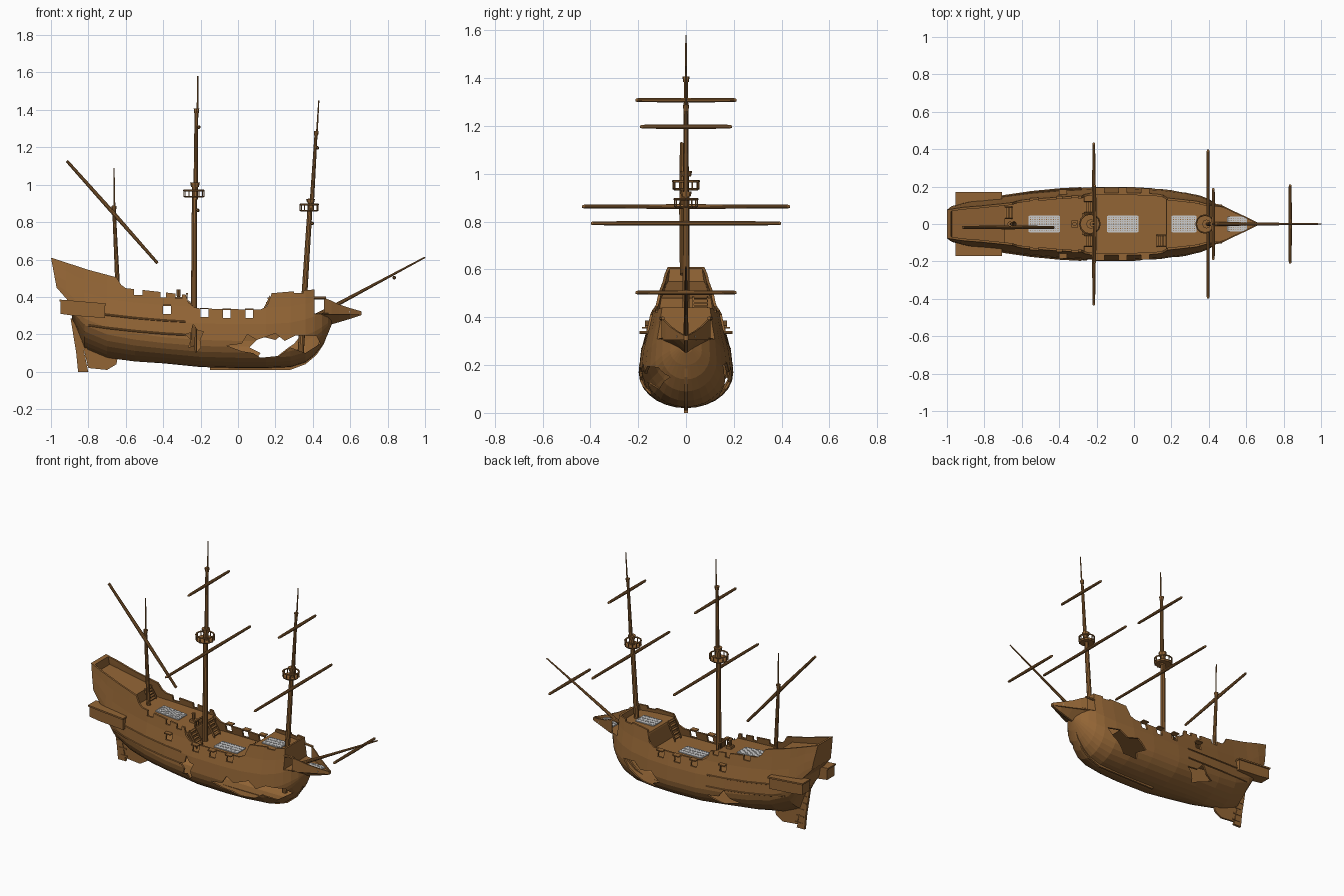
import bpy, bmesh, math
from mathutils import Vector, Matrix

if "Cube" in bpy.data.objects:
    bpy.data.objects.remove(bpy.data.objects["Cube"])

WOOD = bpy.data.materials.new("wood")
WOOD.diffuse_color = (0.29, 0.13, 0.036, 1)
WOOD.use_nodes = True
WOOD.node_tree.nodes["Principled BSDF"].inputs["Base Color"].default_value = WOOD.diffuse_color


def make(name, bm, mat=WOOD):
    bmesh.ops.recalc_face_normals(bm, faces=bm.faces)
    me = bpy.data.meshes.new(name)
    bm.to_mesh(me)
    bm.free()
    ob = bpy.data.objects.new(name, me)
    bpy.context.collection.objects.link(ob)
    if mat:
        me.materials.append(mat)
    return ob


def loft(bm, rings):
    rows = [[bm.verts.new(p) for p in r] for r in rings]
    n = len(rows[0])
    for a, b in zip(rows, rows[1:]):
        for i in range(n):
            j = (i + 1) % n
            bm.faces.new((a[i], a[j], b[j], b[i]))
    bm.faces.new(rows[0])
    bm.faces.new(rows[-1][::-1])


def prism(bm, pts, y0, y1):
    loft(bm, [[(x, y, z) for x, z in pts] for y in (y0, y1)])


def box(bm, x0, x1, y0, y1, z0, z1):
    prism(bm, [(x0, z0), (x1, z0), (x1, z1), (x0, z1)], y0, y1)


def beam(bm, a, b, r0, r1=None, n=10):
    a, b = Vector(a), Vector(b)
    d = b - a
    m = Matrix.Translation((a + b) / 2) @ d.to_track_quat('Z', 'Y').to_matrix().to_4x4()
    bmesh.ops.create_cone(bm, cap_ends=True, segments=n, radius1=r0,
                          radius2=r0 if r1 is None else r1, depth=d.length, matrix=m)


def boolean(ob, cutter, op):
    mod = ob.modifiers.new("cut", 'BOOLEAN')
    mod.operation, mod.object, mod.solver = op, cutter, 'EXACT'
    me = bpy.data.meshes.new_from_object(ob.evaluated_get(bpy.context.evaluated_depsgraph_get()))
    ob.modifiers.clear()
    ob.data = me
    bpy.data.objects.remove(cutter)


def solid(pts, y0=-0.4, y1=0.4):
    bm = bmesh.new()
    prism(bm, pts, y0, y1)
    return make("cutter", bm)


# Hull lines: x, keel height, half breadth, height of widest point, fullness
LINES = [(-1.01, .40, .088, .45, 1), (-.92, .34, .11, .38, 1), (-.87, .25, .122, .32, 1),
         (-.82, .125, .13, .285, 1), (-.7, .075, .15, .235, .85), (-.55, .055, .172, .205, .65),
         (-.4, .045, .187, .185, .55), (-.2, .025, .198, .17, .5), (0, .02, .197, .165, .5),
         (.15, .02, .188, .165, .5), (.28, .025, .17, .175, .5), (.36, .05, .15, .195, .5),
         (.41, .09, .128, .215, .5), (.45, .14, .1, .24, .5), (.48, .20, .066, .26, .5),
         (.5, .25, .03, .28, .5)]


def line(x):
    x = min(max(x, LINES[0][0]), LINES[-1][0])
    for a, b in zip(LINES, LINES[1:]):
        if x <= b[0]:
            t = (x - a[0]) / (b[0] - a[0])
            return [p + (q - p) * t for p, q in zip(a, b)][1:]


def half(x, z):
    zb, B, zm, e = line(x)
    d = z - zm
    if d < 0:
        return B * max(0, 1 - (d / (zm - zb)) ** 2) ** e
    return B * (1 - 6.2 * d * d if d < .15 else .86 - (d - .15))


def hull_body(inset, top):
    rings = []
    x_lo, x_hi = LINES[0][0] + inset, LINES[-1][0] - inset * 1.5
    for x in [x_lo] + [l[0] for l in LINES[1:-1] if x_lo < l[0] < x_hi - .005] + [x_hi]:
        zb, B, zm, e = line(x)
        lo = zb + inset
        zm = max(zm, lo + .01)
        zs = [zm - (zm - lo) * math.cos(i / 7 * math.pi / 2) for i in range(7)]
        zs += [zm + (top - zm) * i / 6 for i in range(7)]
        side = [(max(half(x, z) - inset, .004), z) for z in zs]
        rings.append([(x, w, z) for w, z in side[::-1]] + [(x, -w, z) for w, z in side])
    bm = bmesh.new()
    loft(bm, rings)
    return make("hull", bm)


# Hull trimmed to its side outline, then hollowed above and below the decks
hull = hull_body(0, .70)
boolean(hull, solid([(-1, .61), (-.8, .545), (-.65, .505), (-.625, .465), (-.6, .447), (-.28, .412),
                     (-.265, .37), (-.235, .345), (-.2, .338), (.12, .332), (.155, .35), (.18, .42),
                     (.41, .44), (.41, .31), (.6, .31), (.6, -.1), (-.82, -.1), (-.835, .14),
                     (-.885, .28), (-.9, .37), (-.97, .45)]), 'INTERSECT')
open_air = [(-.985, .68), (-.974, .55), (-.69, .48), (-.69, .41), (-.265, .378), (-.265, .282),
            (.17, .282), (.17, .4), (.398, .4), (.398, .68)]
hold = [(-.965, .53), (-.705, .465), (-.705, .395), (-.28, .364), (-.28, .268), (.185, .268),
        (.185, .386), (.395, .386), (.395, .297), (.46, .297), (.46, -.05), (-.80, -.05),
        (-.86, .28), (-.875, .36), (-.95, .46)]
for room in (open_air, hold):
    inner = hull_body(.012, .72)
    boolean(inner, solid(room), 'INTERSECT')
    boolean(hull, inner, 'DIFFERENCE')

# Gun ports and bulwark notches
PORTS = [(-.38, .332), (-.18, .315), (-.06, .31), (.06, .311)]
gaps = [(x - .021, x + .021, z - .023, z + .02) for x, z in PORTS]
gaps += [(-.555, -.51, .41, .5), (-.415, -.385, .398, .5), (-.335, -.3, .392, .5), (.3, .35, .42, .5)]
for x0, x1, z0, z1 in gaps:
    boolean(hull, solid([(x0, z0), (x1, z0), (x1, z1), (x0, z1)]), 'DIFFERENCE')

# Jagged breaches in the planking
for s, pts in [
    (-1, [(-.06, .14), (.02, .15), (.05, .2), (.1, .17), (.2, .205), (.25, .165), (.31, .195), (.42, .19),
          (.44, .15), (.36, .1), (.28, .13), (.22, .085), (.12, .075), (.08, .1), (.02, .11)]),
    (-1, [(-.28, .2), (-.25, .21), (-.24, .255), (-.215, .22), (-.185, .215), (-.205, .17), (-.2, .13),
          (-.225, .1), (-.235, .14), (-.265, .13), (-.25, .17)]),
    (1, [(.06, .13), (.12, .19), (.2, .17), (.25, .21), (.34, .2), (.3, .15), (.27, .13), (.2, .075), (.1, .07), (.12, .1)]),
    (1, [(-.5, .13), (-.44, .15), (-.4, .2), (-.36, .15), (-.28, .14), (-.33, .11), (-.36, .08), (-.41, .1)])]:
    boolean(hull, solid(pts, 0, .4 * s), 'DIFFERENCE')

# Port lids, side galleries and rubbing strakes
lids, galleries, strakes = bmesh.new(), bmesh.new(), bmesh.new()
for s in (-1, 1):
    for x, z in PORTS:
        y = half(x, z)
        box(lids, x - .022, x + .022, s * (y - .01), s * (y + .022), z + .02, z + .027)
    prism(galleries, [(-.95, .31), (-.95, .378), (-.71, .358), (-.71, .287), (-.88, .3)], s * .09, s * .165)
    prism(galleries, [(-.955, .376), (-.955, .386), (-.705, .365), (-.705, .355)], s * .09, s * .172)
    for drop in (0, .07):
        path = [(x, s * half(x, z), z) for x, z in
                [(x, .262 - drop + .1 * (x + .05) ** 2) for x in (-.8, -.7, -.55, -.4, -.28)]]
        for a, b in zip(path, path[1:]):
            beam(strakes, a, b, .005, n=6)
make("port_lids", lids)
make("side_galleries", galleries)
make("rubbing_strakes", strakes)

# Keel, skeg and rudder
bm = bmesh.new()
prism(bm, [(-.15, .01), (.28, .01), (.36, .04), (.42, .09), (.46, .15), (.485, .22), (.46, .22),
           (.42, .13), (.36, .07), (.28, .035), (-.15, .035)], -.006, .006)
prism(bm, [(-.845, .2), (-.80, .02), (-.70, .01), (-.65, .04), (-.64, .09), (-.75, .12), (-.82, .2)], -.006, .006)
make("keel", bm)
bm = bmesh.new()
prism(bm, [(-.895, .285), (-.86, .29), (-.805, .02), (-.80, 0), (-.855, 0), (-.865, .1)], -.008, .008)
for i in range(6):
    z = .03 + i * .045
    x = -.805 - (z - .02) * .2
    box(bm, x - .035, x + .02, -.011, .011, z, z + .008)
make("rudder", bm)

# Beakhead with side walls and rails
bm = bmesh.new()
beak = [(.40, .22, .311, .118), (.47, .245, .313, .1), (.54, .265, .315, .066), (.6, .283, .318, .038), (.66, .303, .32, .008)]
loft(bm, [[(x, w, d), (x, .006, k), (x, -.006, k), (x, -w, d)] for x, k, d, w in beak])
for s in (-1, 1):
    loft(bm, [[(x, s * w, .305), (x, s * w, h), (x, s * (w - .008), h), (x, s * (w - .008), .305)]
              for x, h, w in [(.46, .395, .102), (.5, .38, .086), (.54, .36, .066), (.6, .34, .038), (.66, .323, .0085)]])
    beam(bm, (.405, s * .105, .395), (.47, s * .096, .395), .008, n=6)
make("beakhead", bm)

# Deck gratings
bm = bmesh.new()
for x0, x1, w, z0, z1 in [(-.56, -.4, .042, .404, .392), (-.14, .02, .042, .286, .286),
                          (.205, .33, .042, .404, .404), (.5, .6, .036, .32, .322)]:
    n = round((x1 - x0) / .012)
    for i in range(n + 1):
        t = i / n
        x, z = x0 + (x1 - x0) * t, z0 + (z1 - z0) * t
        box(bm, x - .004, x + .004, -w, w, z - .006, z + .002)
    for i in range(8):
        y = -w + 2 * w * i / 7
        prism(bm, [(x0, z0 - .006), (x1, z1 - .006), (x1, z1 + .002), (x0, z0 + .002)], y - .004, y + .004)
make("deck_gratings", bm, None)

# Stairs between decks
bm = bmesh.new()
for x0, z0, x1, z1, y in [(-.21, .282, -.265, .378, .09), (-.21, .282, -.265, .378, -.09),
                          (-.65, .408, -.69, .48, .06), (.12, .282, .17, .4, -.09)]:
    for i in range(5):
        t = (i + .7) / 5
        x, z = x0 + (x1 - x0) * t, z0 + (z1 - z0) * t
        box(bm, x - .008, x + .008, y - .028, y + .028, z - .003, z + .003)
    for s in (-.03, .03):
        prism(bm, [(x0, z0), (x1, z1 - .014), (x1, z1 + .008), (x0, z0 + .02)], y + s - .003, y + s + .003)
make("stairs", bm)

# Quarterdeck rail and capstan
bm = bmesh.new()
for i in range(7):
    y = -.054 + i * .018
    beam(bm, (-.272, y, .375), (-.272, y, .415), .003, n=6)
box(bm, -.277, -.267, -.058, .058, .413, .42)
make("quarterdeck_rail", bm)
bm = bmesh.new()
box(bm, -.335, -.3, -.018, .018, .378, .4)
beam(bm, (-.318, 0, .4), (-.318, 0, .44), .009, .012, 8)
make("capstan", bm)


# Masts: stepped spars with cap blocks
def mast(name, spars, caps):
    bm = bmesh.new()
    for x0, z0, x1, z1, r0, r1 in spars:
        beam(bm, (x0, 0, z0), (x1, 0, z1), r0, r1)
    for x, z, r, h in caps:
        beam(bm, (x, 0, z - h), (x, 0, z + h), r * .8, r, 8)
    make(name, bm)


mast("main_mast", [(-.237, .07, -.232, 1.0, .017, .014), (-.226, .92, -.223, 1.405, .013, .009),
                   (-.217, 1.36, -.215, 1.58, .005, .003)], [(-.23, 1.0, .026, .012), (-.222, 1.395, .015, .012)])
mast("fore_mast", [(.335, .1, .388, .925, .017, .013), (.392, .86, .418, 1.285, .012, .008),
                   (.42, 1.25, .432, 1.45, .005, .003)], [(.388, .915, .024, .01), (.418, 1.275, .013, .012)])
mast("mizzen_mast", [(-.64, .38, -.664, .89, .013, .009), (-.66, .84, -.663, 1.09, .005, .003)], [(-.663, .875, .014, .012)])
mast("bowsprit", [(.40, .29, 1.0, .612, .012, .004)], [])

# Crow's nests
for name, x, z, r in [("main_top", -.236, .935, .058), ("fore_top", .38, .86, .052)]:
    bm = bmesh.new()
    beam(bm, (x, 0, z - .004), (x, 0, z + .006), r * .85, r, 12)
    ring = [(x + (r - .004) * math.cos(i * math.pi / 6), (r - .004) * math.sin(i * math.pi / 6)) for i in range(12)]
    for (ax, ay), (bx, by) in zip(ring, ring[1:] + ring[:1]):
        beam(bm, (ax, ay, z), (ax, ay, z + .035), .003, n=6)
        beam(bm, (ax, ay, z + .034), (bx, by, z + .034), .005, n=6)
    make(name, bm)

# Yards
for name, x, z, L in [("main_yard", -.215, .863, .435), ("main_topsail_yard", -.21, 1.308, .212),
                      ("fore_yard", .396, .793, .398), ("fore_topsail_yard", .424, 1.197, .192),
                      ("sprit_yard", .835, .503, .212)]:
    bm = bmesh.new()
    for s in (-1, 1):
        beam(bm, (x, 0, z), (x, s * (L - .01), z), .010, .008)
        beam(bm, (x, s * (L - .01), z), (x, s * L, z), .008, .005)
    make(name, bm)
bm = bmesh.new()
mid = (-.672, -.018, .855)
beam(bm, mid, (-.915, -.018, 1.127), .011, .008)
beam(bm, mid, (-.43, -.018, .58), .011, .008)
make("lateen_yard", bm)
